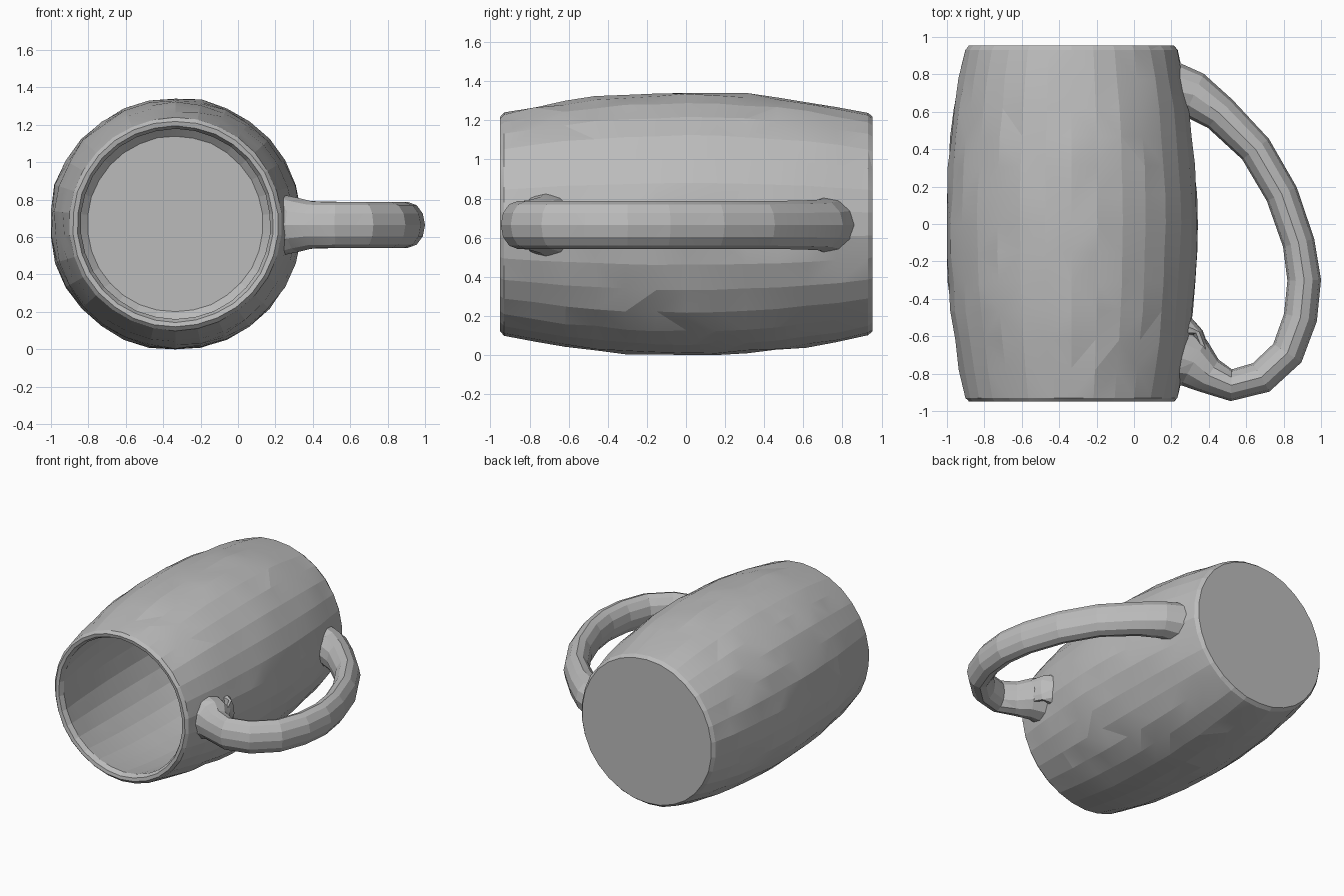
import bpy, bmesh, math, random
from mathutils import Vector

random.seed(4)
if "Cube" in bpy.data.objects:
    bpy.data.objects.remove(bpy.data.objects["Cube"], do_unlink=True)

CX, CZ = -0.335, 0.67

grey = bpy.data.materials.new("stoneware grey")
grey.use_nodes = True
colour = (0.5, 0.5, 0.5, 1)
grey.diffuse_color = colour
grey.node_tree.nodes["Principled BSDF"].inputs["Base Color"].default_value = colour


def loft(name, rings):
    """Skin equal-length rings of points and cap both ends."""
    bm = bmesh.new()
    loops = [[bm.verts.new(p) for p in ring] for ring in rings]
    n = len(loops[0])
    for a, b in zip(loops, loops[1:]):
        for i in range(n):
            j = (i + 1) % n
            bm.faces.new((a[i], a[j], b[j], b[i]))
    bm.faces.new(loops[0])
    bm.faces.new(loops[-1])
    bmesh.ops.recalc_face_normals(bm, faces=bm.faces)
    bmesh.ops.triangulate(bm, faces=[f for f in bm.faces if len(f.verts) == 4])
    mesh = bpy.data.meshes.new(name)
    bm.to_mesh(mesh)
    bm.free()
    mesh.materials.append(grey)
    obj = bpy.data.objects.new(name, mesh)
    bpy.context.collection.objects.link(obj)
    bpy.context.view_layer.objects.active = obj
    obj.select_set(True)
    bpy.ops.object.shade_smooth_by_angle(angle=math.radians(8))
    obj.select_set(False)


# Barrel-shaped cup lying on its side: outer wall from base to lip, then inside
def barrel(y, mid, end):
    return end + (mid - end) * (1 - (y / 0.93) ** 2)


steps = [0.93 - 0.155 * i for i in range(13)]
profile = [(0.955, 0.55)]
profile += [(y, barrel(y, 0.675, 0.57)) for y in steps]
profile += [(-0.95, 0.55), (-0.945, 0.525), (-0.91, 0.508)]
profile += [(y, barrel(y, 0.585, 0.505)) for y in reversed(steps[1:-1])]
profile += [(0.83, 0.47)]

rings = []
SIDES = 30
for k, (y, r) in enumerate(profile):
    wobble = 0.006 if 1 < k < 13 else 0.002
    ring = []
    for i in range(SIDES):
        a = math.tau * (i + 0.5) / SIDES
        rr = r + random.uniform(-wobble, wobble)
        yy = y + random.uniform(-wobble, wobble) * (1 < k < 13)
        x = max(CX + rr * math.cos(a), -1)
        z = min(max(CZ + rr * math.sin(a), 0), 2 * CZ)
        ring.append((x, yy, z))
    rings.append(ring)
loft("cup", rings)

# Handle: x, y, half thickness in plan, half height
path = [
    (0.18, 0.72, 0.17, 0.15), (0.32, 0.69, 0.125, 0.13), (0.46, 0.59, 0.1, 0.125),
    (0.65, 0.4, 0.09, 0.122), (0.79, 0.16, 0.088, 0.122), (0.88, -0.1, 0.086, 0.122),
    (0.91, -0.3, 0.09, 0.122), (0.89, -0.5, 0.09, 0.122), (0.82, -0.69, 0.09, 0.122),
    (0.68, -0.82, 0.088, 0.122), (0.52, -0.862, 0.085, 0.122),
    (0.4, -0.81, 0.1, 0.125), (0.32, -0.74, 0.14, 0.145), (0.2, -0.7, 0.18, 0.17),
]
rings = []
for k, (x, y, w, h) in enumerate(path):
    a, b = path[max(k - 1, 0)], path[min(k + 1, len(path) - 1)]
    tangent = Vector((b[0] - a[0], b[1] - a[1], 0)).normalized()
    side = Vector((-tangent.y, tangent.x, 0))
    if k in (0, len(path) - 1):
        side = Vector((0, -1 if k else 1, 0))
        side.y = 1 if k == 0 else -1
    ring = []
    for i in range(12):
        t = math.tau * i / 12
        ring.append(Vector((x, y, CZ - 0.005)) + side * w * math.cos(t)
                    + Vector((0, 0, h * math.sin(t))))
    rings.append(ring)
loft("handle", rings)

# Soft fillet where the lower handle end meets the cup
spur = [(0.22, -0.55, 0.1, 0.13), (0.34, -0.58, 0.055, 0.1),
        (0.375, -0.67, 0.05, 0.09), (0.38, -0.78, 0.05, 0.08)]
rings = []
for x, y, w, h in spur:
    rings.append([(x + w * 0.5 * math.cos(math.tau * i / 10),
                   y + w * math.cos(math.tau * i / 10) * (0.9 if x < 0.3 else 0.2),
                   CZ + h * math.sin(math.tau * i / 10)) for i in range(10)])
loft("handle_fillet", rings)
